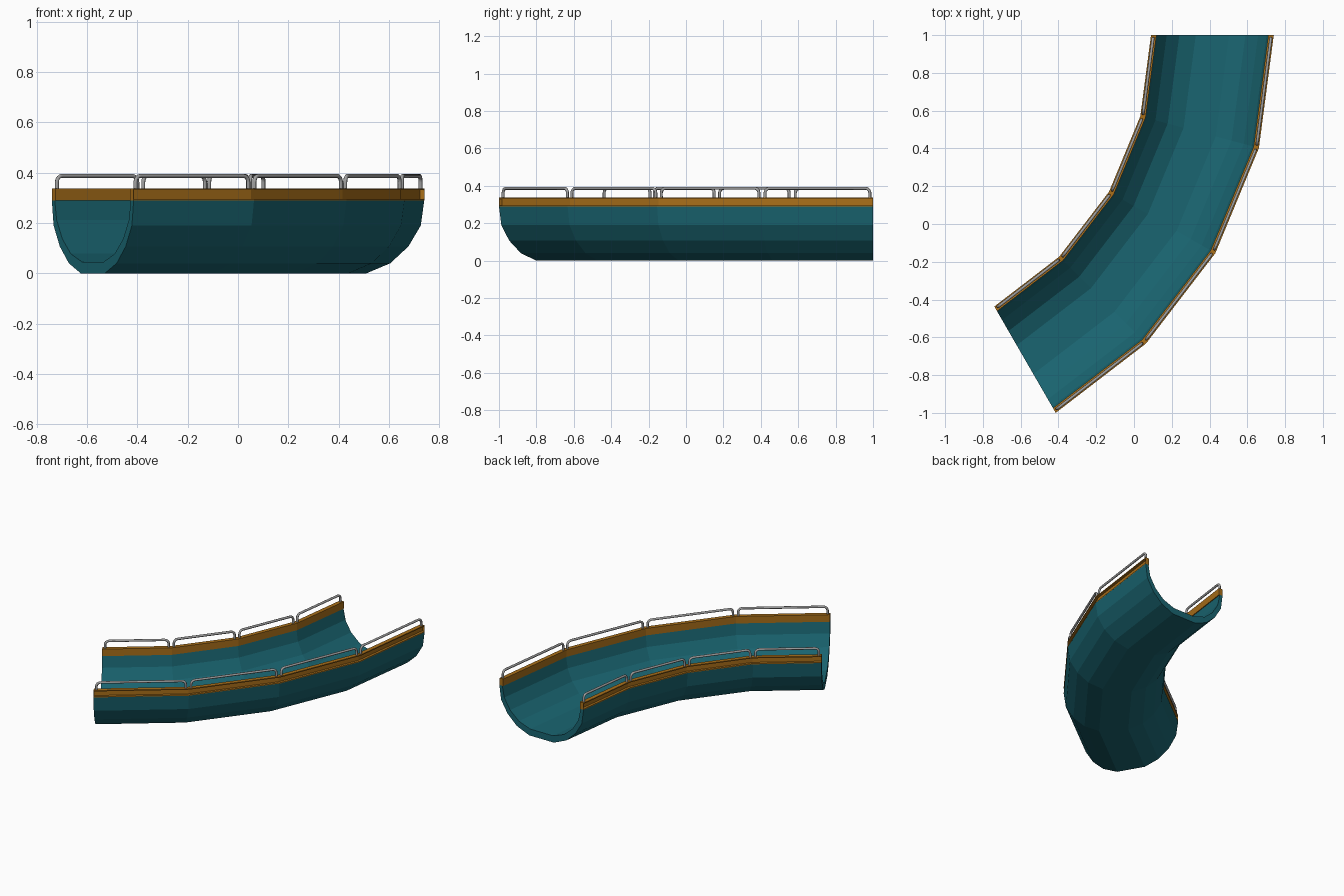
import bpy, bmesh, math
from mathutils import Vector

if "Cube" in bpy.data.objects:
    bpy.data.objects.remove(bpy.data.objects["Cube"])

CX, CY, R = -1.569, 1.0, 1.984      # bend centre and centreline radius
SEGS, STEP = 4, math.radians(15)


def material(name, rgb):
    m = bpy.data.materials.new(name)
    m.diffuse_color = (*rgb, 1)
    m.use_nodes = True
    m.node_tree.nodes["Principled BSDF"].inputs["Base Color"].default_value = m.diffuse_color
    return m


teal = material("teal", (0.01, 0.13, 0.165))
orange = material("orange", (0.4, 0.16, 0.01))
steel = material("steel", (0.35, 0.35, 0.35))


def on_bend(i, offset, z):
    a = -i * STEP
    return Vector((CX + (R + offset) * math.cos(a), CY + (R + offset) * math.sin(a), z))


def sweep(name, profile, mat):
    """Sweep a closed (offset, z) profile along the faceted bend."""
    bm = bmesh.new()
    rings = [[bm.verts.new(on_bend(i, o, z)) for o, z in profile] for i in range(SEGS + 1)]
    n = len(profile)
    for a, b in zip(rings, rings[1:]):
        for j in range(n):
            k = (j + 1) % n
            bm.faces.new((a[j], a[k], b[k], b[j]))
    caps = [bm.faces.new(rings[0]), bm.faces.new(rings[-1])]
    bmesh.ops.triangulate(bm, faces=caps)
    bmesh.ops.recalc_face_normals(bm, faces=bm.faces)
    me = bpy.data.meshes.new(name)
    bm.to_mesh(me)
    bm.free()
    me.materials.append(mat)
    ob = bpy.data.objects.new(name, me)
    bpy.context.collection.objects.link(ob)


def both_sides(half):
    return half + [(-o, z) for o, z in reversed(half)]


def handrail(name, p, q):
    """Inverted U tube with rounded corners between two floor points."""
    d = (q - p).normalized()
    up = Vector((0, 0, 1))
    p, q = p + d * 0.017, q - d * 0.017
    top, r = 0.052, 0.025
    pts = [p]
    arc = [math.radians(t) for t in (0, 22.5, 45, 67.5, 90)]
    for base, s in ((p, 1), (q, -1)):
        c = [base + s * d * r * (1 - math.cos(t)) + up * (top - r + r * math.sin(t)) for t in arc]
        pts += c if s == 1 else c[::-1]
    pts.append(q)
    cu = bpy.data.curves.new(name, 'CURVE')
    cu.dimensions = '3D'
    cu.bevel_depth = 0.008
    cu.bevel_resolution = 2
    cu.use_fill_caps = True
    sp = cu.splines.new('POLY')
    sp.points.add(len(pts) - 1)
    for point, co in zip(sp.points, pts):
        point.co = (*co, 1)
    cu.materials.append(steel)
    bpy.context.collection.objects.link(bpy.data.objects.new(name, cu))


# Curved trough, thicker at the bottom
outer = both_sides([(0.325, 0.29), (0.311, 0.19), (0.262, 0.107), (0.19, 0.04), (0.095, 0)])
inner = both_sides([(0.302, 0.29), (0.287, 0.212), (0.242, 0.137), (0.175, 0.078), (0.088, 0.046)])
sweep("trough", outer + inner[::-1], teal)

# Channel-shaped edge beams opening outwards, and handrails on top
channel = [(0.296, 0.289), (0.325, 0.289), (0.325, 0.295), (0.308, 0.295),
           (0.308, 0.331), (0.325, 0.331), (0.325, 0.338), (0.296, 0.338)]
for side, s in (("outer", 1), ("inner", -1)):
    sweep(side + "_edge_beam", [(s * o, z) for o, z in channel], orange)
    for i in range(SEGS):
        handrail(f"{side}_handrail_{i + 1}", on_bend(i, s * 0.312, 0.335),
                 on_bend(i + 1, s * 0.312, 0.335))
